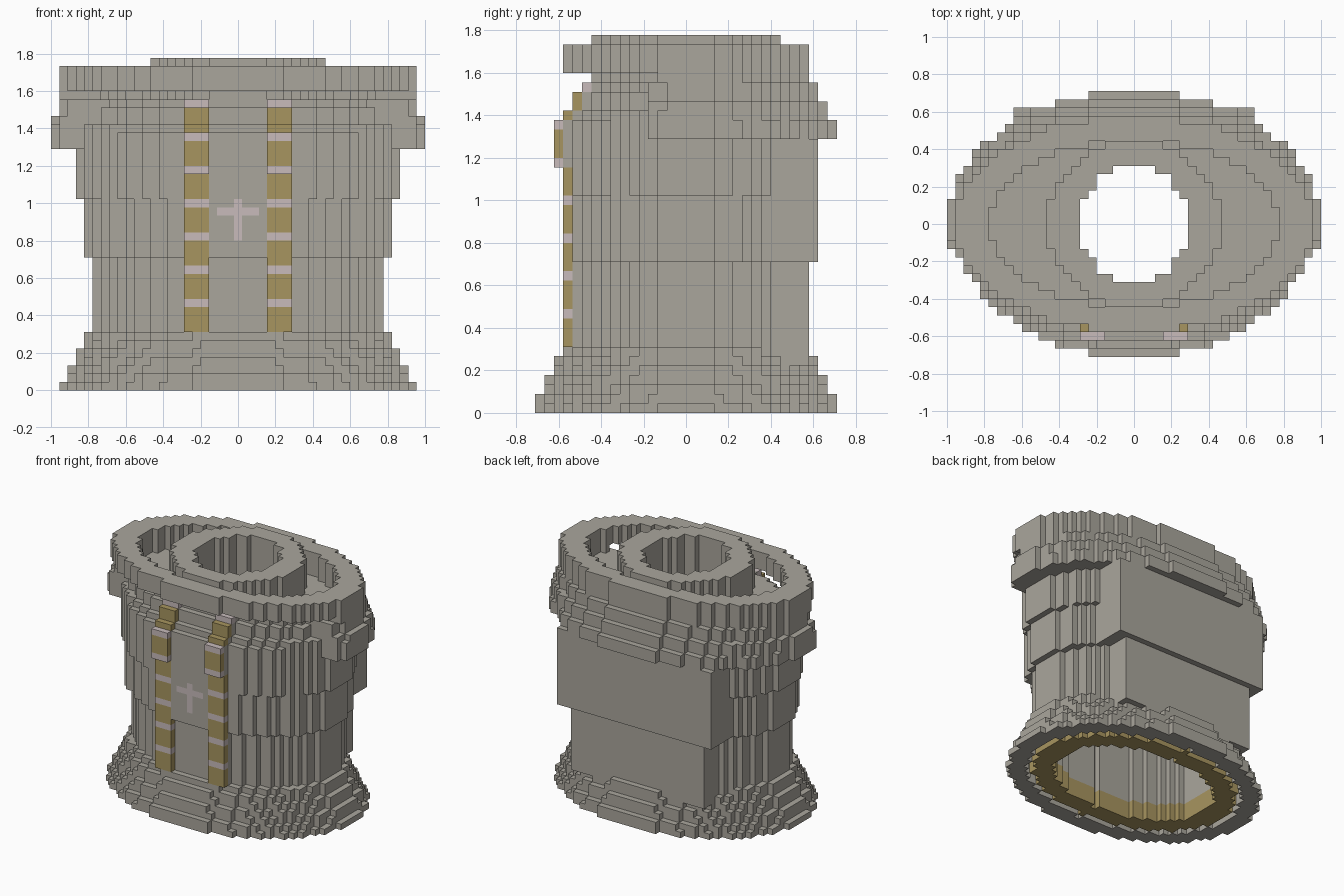
import bpy
import bmesh

if "Cube" in bpy.data.objects:
    bpy.data.objects.remove(bpy.data.objects["Cube"])

S = 2 / 45          # cube size
NX, NY = 22, 16     # grid half extents


def material(name, rgb):
    m = bpy.data.materials.new(name)
    m.diffuse_color = (*rgb, 1)
    m.use_nodes = True
    m.node_tree.nodes["Principled BSDF"].inputs["Base Color"].default_value = m.diffuse_color
    return m


GREY = material("warm_grey", (0.40, 0.38, 0.335))
GOLD = material("dull_gold", (0.39, 0.30, 0.115))
PINK = material("pale_pink", (0.58, 0.50, 0.50))


def step(table, k):
    """Value of the last (start layer, value) entry at or below layer k."""
    return [v for start, v in table if start <= k][-1]


def inside(i, j, rx, ry):
    return (i / rx) ** 2 + ((j + 0.5) / ry) ** 2 <= 1


def ring(k0, k1, outer, inner):
    return {(i, j, k) for k in range(k0, k1) for i in range(-NX, NX + 1)
            for j in range(-NY, NY)
            if inside(i, j, *outer) and not inside(i, j, *inner)}


def box(i0, i1, j0, j1, k0, k1):
    return {(i, j, k) for i in range(i0, i1 + 1)
            for j in range(j0, j1 + 1) for k in range(k0, k1 + 1)}


# Layer profiles: half width, front half width, back and front half depth
WIDTH = [(0, 21.5), (1, 20.5), (3, 19.5), (5, 18.5), (7, 17.5), (16, 18.5),
         (23, 19.5), (29, 22.5), (33, 21.5)]
FRONT_WIDTH = WIDTH[:7] + [(32, 18.5), (34, 17.5)]
BACK = [(0, 16), (2, 15), (4, 14), (6, 13), (16, 14), (29, 16), (31, 15),
        (33, 14), (35, 13)]
FRONT = [(0, 16), (2, 15), (4, 14), (6, 13), (7, 12), (16, 13), (31, 12),
         (32, 11), (34, 10)]

# Body shell, solid around the cavity
torso = set()
for k in range(35):
    hole = (18.5, 13.5) if k < 3 else (14, 9.5) if k < 31 else (6.5, 7)
    for i in range(-NX, NX + 1):
        for j in range(-NY, NY):
            rx = step(WIDTH if j >= -4 else FRONT_WIDTH, k)
            ry = step(BACK if j >= 0 else FRONT, k)
            if inside(i, j, rx, ry) and not inside(i, j, *hole):
                torso.add((i, j, k))

# Square back panel, narrower and shallower below
torso |= box(-12, 12, 9, 12, 5, 15) | box(-14, 14, 9, 13, 16, 28)

# Collar with a rear support layer, and neck ring
collar = ring(36, 39, (21.5, 13), (17.5, 10))
collar |= {c for c in ring(35, 36, (21.5, 13), (17.5, 10)) if c[1] >= -3}
neck = ring(35, 40, (10.5, 10), (6.5, 7)) - collar

# Waist ring set inside the bottom opening
waist_ring = ring(0, 3, (17.5, 12.5), (14, 9.5))

# Front straps with a pale band on every fourth layer
strap_depth = [(7, -13), (26, -14), (31, -13), (32, -12), (34, -11)]
straps = set()
for k in range(7, 35):
    j = step(strap_depth, k)
    for side in (-1, 1):
        for n in (4, 5, 6):
            straps.add((side * n, j, k))
            torso |= {(side * n, j + 1, k), (side * n, j + 2, k)}
bands = {c for c in straps if c[2] % 4 == 2}
straps -= bands

# Small cross on the chest
chest_cross = box(0, 0, -13, -13, 18, 22) | box(-2, 2, -13, -13, 21, 21)
torso -= straps | bands | chest_cross

PARTS = [("torso", torso, GREY), ("collar", collar, GREY),
         ("neck_ring", neck, GREY), ("waist_ring", waist_ring, GOLD),
         ("straps", straps, GOLD), ("strap_bands", bands, PINK),
         ("chest_cross", chest_cross, PINK)]
FILLED = set().union(*(cells for _, cells, _ in PARTS))


def build(name, cells, mat):
    """Make the exposed cube faces of one part."""
    bm = bmesh.new()
    verts = {}

    def vert(p):
        if p not in verts:
            verts[p] = bm.verts.new(((p[0] - 0.5) * S, p[1] * S, p[2] * S))
        return verts[p]

    for c in sorted(cells):
        for axis in range(3):
            u, v = (axis + 1) % 3, (axis + 2) % 3
            for side in (0, 1):
                n = list(c)
                n[axis] += 2 * side - 1
                if tuple(n) in FILLED:
                    continue
                loop = []
                for a, b in ((0, 0), (1, 0), (1, 1), (0, 1)):
                    p = list(c)
                    p[axis] += side
                    p[u] += a
                    p[v] += b
                    loop.append(vert(tuple(p)))
                bm.faces.new(loop if side else loop[::-1])
    me = bpy.data.meshes.new(name)
    bm.to_mesh(me)
    bm.free()
    me.materials.append(mat)
    bpy.context.collection.objects.link(bpy.data.objects.new(name, me))


for part in PARTS:
    build(*part)
